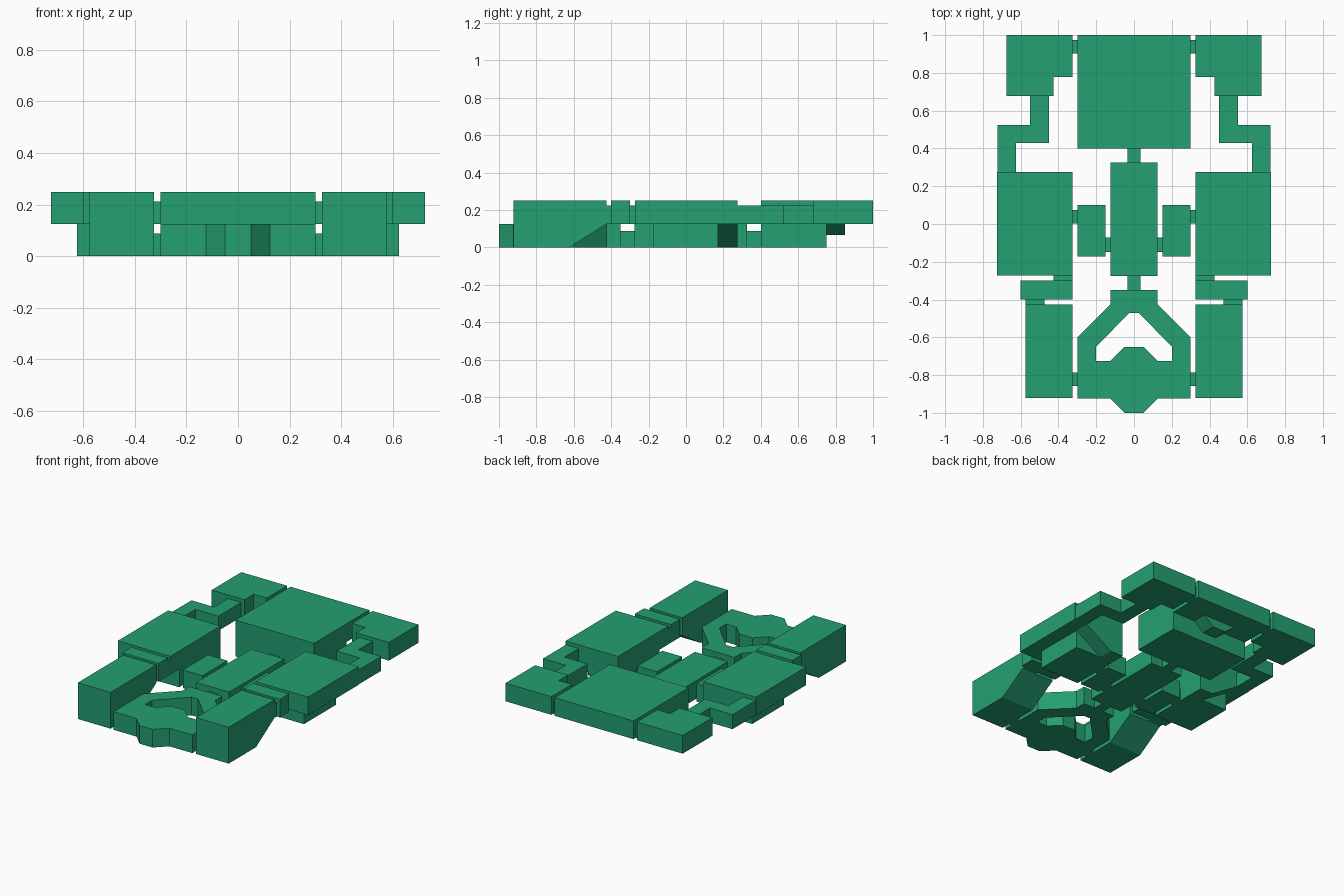
import bpy, bmesh

if "Cube" in bpy.data.objects:
    bpy.data.objects.remove(bpy.data.objects["Cube"])

green = bpy.data.materials.new("green")
green.diffuse_color = (0.018, 0.35, 0.165, 1)
green.use_nodes = True
green.node_tree.nodes["Principled BSDF"].inputs["Base Color"].default_value = green.diffuse_color


def finish(name, bm):
    bmesh.ops.recalc_face_normals(bm, faces=bm.faces)
    me = bpy.data.meshes.new(name)
    bm.to_mesh(me)
    bm.free()
    me.materials.append(green)
    ob = bpy.data.objects.new(name, me)
    bpy.context.collection.objects.link(ob)
    return ob


def prism(name, pts, lo, hi, axis="z", mirror=False):
    """Extrude a profile from lo to hi along an axis, optionally on both sides."""
    place = {"z": lambda a, b, c: (a, b, c),
             "y": lambda a, b, c: (a, c, b),
             "x": lambda a, b, c: (c, a, b)}[axis]
    for side in ((1, -1) if mirror else (1,)):
        bm = bmesh.new()
        rings = []
        for h in (lo, hi):
            ring = []
            for a, b in pts:
                x, y, z = place(a, b, h)
                ring.append(bm.verts.new((x * side, y, z)))
            rings.append(ring)
            bm.faces.new(ring)
        n = len(pts)
        for i in range(n):
            j = (i + 1) % n
            bm.faces.new((rings[0][i], rings[0][j], rings[1][j], rings[1][i]))
        label = name if not mirror else name + ("_right" if side > 0 else "_left")
        finish(label, bm)


def box(name, x0, x1, y0, y1, z0, z1, mirror=False):
    prism(name, [(x0, y0), (x1, y0), (x1, y1), (x0, y1)], z0, z1, "z", mirror)


# Front ring plate: outer and inner half outlines, bridged into a frame
def both(half):
    return half + [(-x, y) for x, y in reversed(half)]


outer = both([(.125, -.35), (.125, -.425), (.3, -.6), (.3, -.925), (.125, -.925), (.05, -1)])
inner = both([(.025, -.47), (.025, -.47), (.2, -.65), (.2, -.725), (.125, -.725), (.05, -.65)])
inner[1] = (.0425, -.488)
inner[-2] = (-.0425, -.488)
bm = bmesh.new()
n = len(outer)
grid = [[[bm.verts.new((x, y, z)) for x, y in loop] for loop in (outer, inner)] for z in (0, .125)]
for i in range(n):
    j = (i + 1) % n
    for lv in grid:
        bm.faces.new((lv[0][i], lv[0][j], lv[1][j], lv[1][i]))
    for k in (0, 1):
        bm.faces.new((grid[0][k][i], grid[0][k][j], grid[1][k][j], grid[1][k][i]))
finish("front_ring_plate", bm)

# Central spine
box("spine_block", -.125, .125, -.275, .325, 0, .125)
box("front_spine_link", -.035, .035, -.35, -.275, 0, .088)
box("rear_spine_link", -.035, .035, .325, .40, 0, .088)

# Rear block with stepped underside
prism("rear_block", [(.4, 0), (.75, 0), (.75, .125), (1, .125), (1, .25), (.4, .25)], -.3, .3, "x")
prism("rear_underside_lug", [(-.125, .125), (-.05, .065), (.05, .065), (.125, .125)], .75, .85, "y")

# Side pads and their links
box("side_pad", .15, .3, -.172, .1, 0, .125, True)
box("pad_inner_link", .125, .15, -.147, -.072, 0, .088, True)
box("pad_outer_link", .3, .325, .003, .075, 0, .088, True)

# Middle side blocks with lower box and ramp
box("side_block", .325, .725, -.272, .275, .125, .25, True)
box("side_lower_box", .325, .625, -.175, .172, 0, .125, True)
prism("side_ramp", [(.325, 0), (.425, 0), (.625, .125), (.325, .125)], .172, .275, "y", True)

# Cranked bars running to the rear corners
prism("cranked_bar", [(.45, .68), (.55, .68), (.55, .525), (.722, .525), (.722, .275),
                      (.625, .275), (.625, .43), (.45, .43)], .125, .225, "z", True)

# Rear corner blocks
prism("rear_corner", [(.325, 1), (.675, 1), (.675, .678), (.425, .678), (.425, .778), (.325, .778)],
      .125, .25, "z", True)
box("rear_corner_link", .3, .325, .903, .975, .125, .213, True)

# Front side blocks with sloped back
prism("front_side_block", [(-.922, 0), (-.625, 0), (-.425, .125), (-.425, .25), (-.922, .25)],
      .325, .575, "x", True)
box("front_side_link", .3, .325, -.858, -.785, 0, .088, True)

# Hinge bars between front and middle side blocks
box("hinge_bar", .325, .6, -.4, -.3, .125, .25, True)
box("hinge_inner_link", .325, .425, -.3, -.272, .125, .225, True)
box("hinge_outer_link", .475, .575, -.425, -.4, .125, .225, True)
